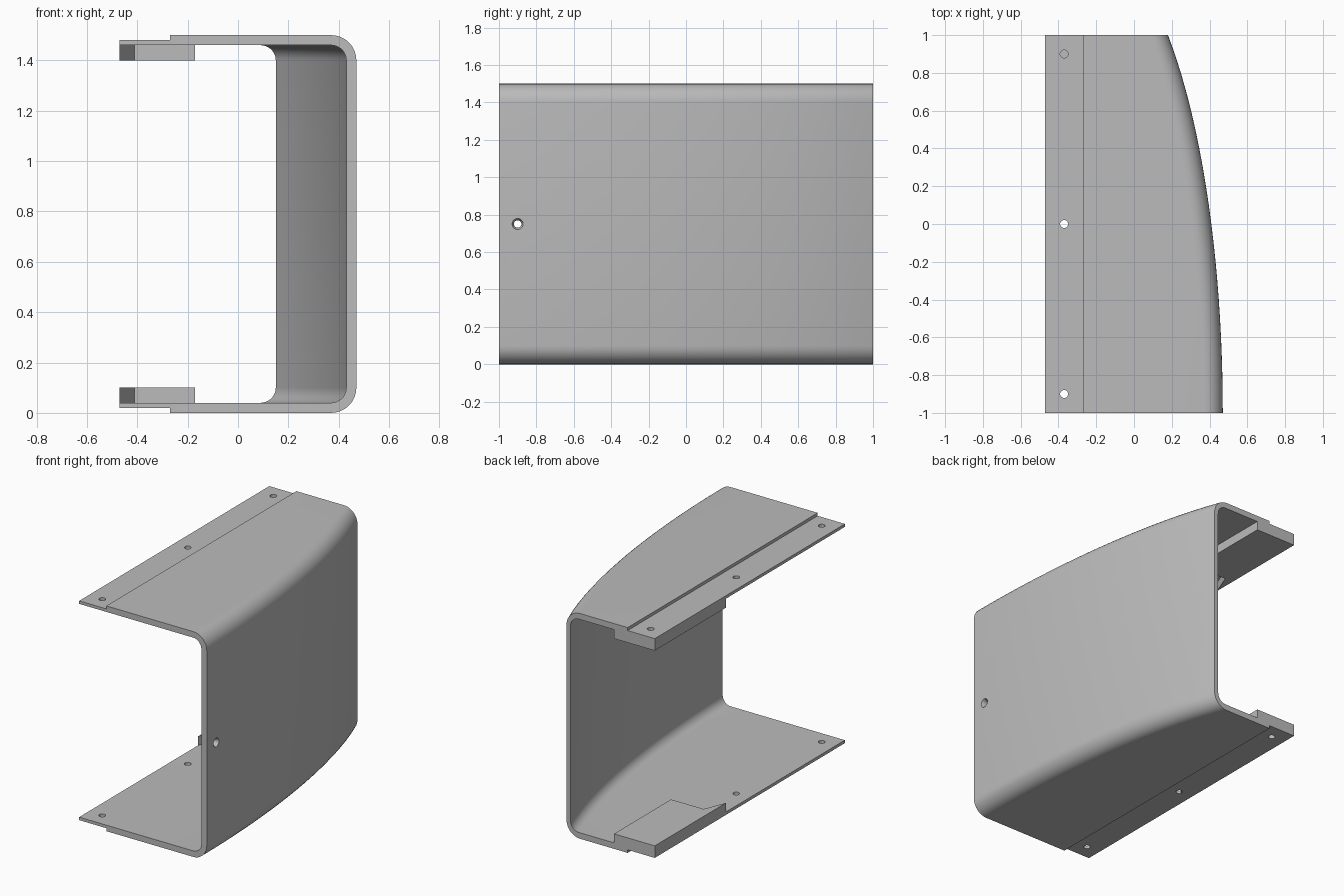
import bpy, bmesh
from math import sin, cos, pi, sqrt

if "Cube" in bpy.data.objects:
    bpy.data.objects.remove(bpy.data.objects["Cube"])

grey = bpy.data.materials.new("plain grey")
grey.use_nodes = True
grey.diffuse_color = (0.5, 0.5, 0.5, 1)
grey.node_tree.nodes["Principled BSDF"].inputs["Base Color"].default_value = (0.5, 0.5, 0.5, 1)

H, MID, SEG = 1.5, 0.75, 20


def loft(name, rings):
    """Skin a list of equal closed rings and cap both ends."""
    bm = bmesh.new()
    vs = [[bm.verts.new(p) for p in ring] for ring in rings]
    n = len(vs[0])
    for a, b in zip(vs, vs[1:]):
        for i in range(n):
            j = (i + 1) % n
            bm.faces.new((a[i], a[j], b[j], b[i]))
    bm.faces.new(vs[0])
    bm.faces.new(vs[-1])
    bmesh.ops.recalc_face_normals(bm, faces=bm.faces)
    mesh = bpy.data.meshes.new(name)
    bm.to_mesh(mesh)
    bm.free()
    mesh.materials.append(grey)
    ob = bpy.data.objects.new(name, mesh)
    bpy.context.collection.objects.link(ob)
    return ob


def corner(x, top, r):
    """Rounded upper corner, from the flat top down to the wall."""
    return [(x - r + r * sin(a), top - r + r * cos(a))
            for a in (k * pi / 16 for k in range(9))]


def section(y):
    """C-shaped section with a stepped lip, at one station along y."""
    t = (1 - sqrt(1 - ((y + 1) / 2.5) ** 2)) / 0.4
    outer = [(-0.47, 1.48), (-0.27, 1.48), (-0.27, H)] + corner(0.47 - 0.29 * t, H, 0.1)
    inner = [(-0.47, 1.46)] + corner(0.43 - 0.28 * t, 1.46, 0.06)
    flip = lambda pts: [(x, H - z) for x, z in reversed(pts)]
    path = outer + flip(outer) + list(reversed(flip(inner))) + list(reversed(inner))
    return [(x, y, z) for x, z in path]


def rod(name, centre, axis, stations):
    """Round cutter from (offset, radius) stations along x or z."""
    rings = []
    for d, r in stations:
        ring = []
        for k in range(24):
            u, v = r * cos(k * pi / 12), r * sin(k * pi / 12)
            off = (u, v, d) if axis == "z" else (d, u, v)
            ring.append([c + o for c, o in zip(centre, off)])
        rings.append(ring)
    return loft(name, rings)


def combine(target, tool, operation):
    bpy.context.view_layer.objects.active = target
    mod = target.modifiers.new(operation, "BOOLEAN")
    mod.object, mod.operation, mod.solver = tool, operation, "EXACT"
    bpy.ops.object.modifier_apply(modifier=mod.name)
    bpy.data.objects.remove(tool)


# Curved channel shell
shell = loft("curved_channel_cover", [section(-1 + 2 * i / SEG) for i in range(SEG + 1)])

# Mounting pads inside the rear of both lips
pad = [(-0.47, 1), (-0.17, 1), (-0.17, 0.4), (-0.41, 0.4), (-0.47, 0.25)]
for z0, z1 in ((0.04, 0.1), (1.4, 1.46)):
    combine(shell, loft("mounting_pad", [[(x, y, z) for x, y in pad] for z in (z0, z1)]), "UNION")

# Lip holes: through at front and middle, blind at the pads
for z, s in ((0, 1), (H, -1)):
    for y, depth in ((-0.9, 0.07), (0, 0.07), (0.9, 0.08)):
        combine(shell, rod("lip_hole", (-0.37, y, z), "z", [(-0.02 * s, 0.021), (depth * s, 0.021)]), "DIFFERENCE")

# Countersunk hole in the curved wall
combine(shell, rod("wall_hole", (0.47, -0.9, MID), "x",
                   [(-0.1, 0.02), (-0.02, 0.02), (0, 0.03), (0.05, 0.03)]), "DIFFERENCE")

shell.select_set(True)
bpy.context.view_layer.objects.active = shell
bpy.ops.object.shade_smooth_by_angle(angle=0.5)
